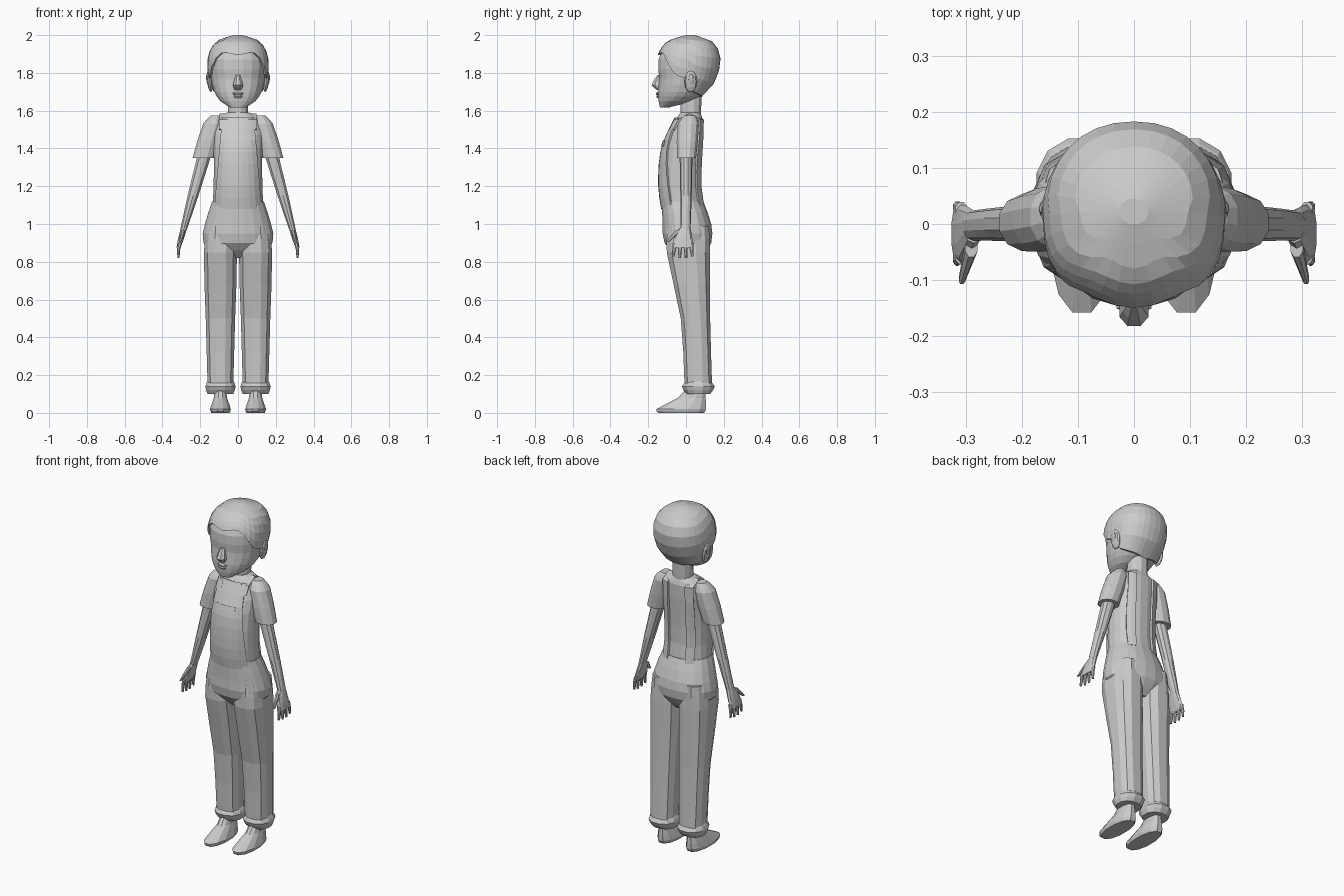
import bpy
from math import sin, cos, pi

if "Cube" in bpy.data.objects:
    bpy.data.objects.remove(bpy.data.objects["Cube"], do_unlink=True)

colour = (0.6, 0.6, 0.6, 1)
grey = bpy.data.materials.new("plain_grey")
grey.use_nodes = True
grey.diffuse_color = colour
grey.node_tree.nodes["Principled BSDF"].inputs["Base Color"].default_value = colour


def make(name, verts, faces):
    mesh = bpy.data.meshes.new(name)
    mesh.from_pydata(verts, [], faces)
    mesh.materials.append(grey)
    obj = bpy.data.objects.new(name, mesh)
    bpy.context.collection.objects.link(obj)
    return obj


def grid_faces(rows, columns, wrap):
    """Quads between neighbouring rows of points, optionally closed around."""
    spans = columns if wrap else columns - 1
    faces = []
    for row in range(rows - 1):
        low, high = row * columns, (row + 1) * columns
        for start in range(spans):
            end = (start + 1) % columns
            faces.append((low + start, low + end, high + end, high + start))
    return faces


def skin(name, rings):
    """Join closed rings, listed bottom to top, and cap both ends."""
    count = len(rings[0])
    verts = [point for ring in rings for point in ring]
    faces = grid_faces(len(rings), count, True)
    faces.append(tuple(reversed(range(count))))
    faces.append(tuple(range(len(verts) - count, len(verts))))
    return make(name, verts, faces)


def sheet(name, rows, thickness):
    """Thin plate through rows of points."""
    verts = [point for row in rows for point in row]
    obj = make(name, verts, grid_faces(len(rows), len(rows[0]), False))
    solid = obj.modifiers.new("thickness", "SOLIDIFY")
    solid.thickness, solid.offset = thickness, 0
    return obj


def ball(name, location, scale, tilt=0):
    """Faceted ellipsoid."""
    bpy.ops.mesh.primitive_uv_sphere_add(segments=10, ring_count=6, radius=1, location=location,
                                         scale=scale, rotation=(0, tilt, 0))
    obj = bpy.context.object
    obj.name = name
    obj.data.materials.append(grey)


def blend(keys, t):
    """Smooth curve through keys, each led by its position along the curve."""
    last = len(keys) - 1
    t = min(max(t, keys[0][0]), keys[last][0])
    i = next(k for k in range(last) if t <= keys[k + 1][0])

    def slope(k, part):
        before, after = keys[max(k - 1, 0)], keys[min(k + 1, last)]
        return (after[part] - before[part]) / (after[0] - before[0])

    start, end = keys[i], keys[i + 1]
    span = end[0] - start[0]
    u = (t - start[0]) / span
    ease = u * u * (3 - 2 * u)
    values = [t]
    for part in range(1, len(start)):
        bend = u * (1 - u) * span * ((1 - u) * slope(i, part) - u * slope(i + 1, part))
        values.append(start[part] + (end[part] - start[part]) * ease + bend)
    return values


def oval(section, angle, power, centre=0, grow=0):
    """Point on a section made of height, half width, front and back."""
    z, half, front, back = section

    def bulge(value):
        return abs(value) ** (2 / power) * (1 if value > 0 else -1)

    return (centre + (half + grow) * bulge(cos(angle)),
            (front + back) / 2 + ((back - front) / 2 + grow) * bulge(sin(angle)), z)


def loft(name, keys, sides=12, power=2.2, centre=lambda z: 0, per=2):
    heights = [keys[0][0]]
    for low, high in zip(keys, keys[1:]):
        heights += [low[0] + (high[0] - low[0]) * (k + 1) / per for k in range(per)]
    rings = []
    for z in heights:
        section = blend(keys, z)
        rings.append([oval(section, 2 * pi * (j + 0.5) / sides, power, centre(z)) for j in range(sides)])
    return skin(name, rings)


# Torso, neck and hips: each key is height, half width, front, back
TORSO = [(1.05, .14, -.115, .1), (1.2, .13, -.135, .08), (1.4, .13, -.12, .085),
         (1.55, .125, -.055, .09), (1.59, .06, -.03, .075)]
loft("shirt_body", TORSO, sides=20)
loft("neck", [(1.55, .056, -.03, .08), (1.7, .053, -.03, .085)])
loft("trouser_hips", [(.82, .1, -.04, .08), (.9, .185, -.115, .135),
                      (1, .177, -.125, .135), (1.12, .138, -.13, .093)], sides=20)


def on_torso(x, z, direction, lift):
    """Point lifted off the torso, direction -1 for front and 1 for back."""
    z, half, front, back = blend(TORSO, z)
    round_off = max(0, 1 - (x / half) ** 2) ** 0.45
    return (x, (front + back) / 2 + direction * ((back - front) / 2 * round_off + lift), z)


# Overalls bib, narrowing upwards, with a pocket plate
bib_rows = []
for step in range(9):
    half, z = .122 - .005 * step, 1.08 + .06 * step
    bib_rows.append([on_torso(half * k / 4, z, -1, .006) for k in range(-4, 5)])
sheet("overall_bib", bib_rows, .012)
sheet("bib_pocket", [[on_torso(.03 * k, z, -1, .012) for k in range(-2, 3)] for z in (1.41, 1.44)], .006)

# Parts that come in pairs
for side, label in ((1, "left_"), (-1, "right_")):
    def leg_line(z):
        return side * .093

    def arm_line(z):
        return side * min(.315, .56 - .28 * z)

    # Strap over the shoulder and down the back
    columns = [side * x for x in (.055, .075, .098)]
    strap_rows = [[on_torso(x, z, -1, .006) for x in columns] for z in (1.5, 1.55)]
    strap_rows.append([(x, .02, 1.58) for x in columns])
    strap_rows += [[on_torso(x, 1.55 - .09 * k, 1, .006) for x in columns] for k in range(6)]
    sheet(label + "strap", strap_rows, .012)

    # Leg, rolled cuff and foot
    loft(label + "trouser_leg", [(.15, .07, -.01, .14), (.5, .08, -.03, .13), (.85, .09, -.105, .13),
                                 (.99, .075, -.1, .125)], power=2.5, centre=leg_line)
    loft(label + "trouser_cuff", [(.1, .07, 0, .13), (.14, .083, -.024, .155), (.17, .07, 0, .13)],
         centre=leg_line)
    loft(label + "foot", [(0, .05, -.15, .1), (.02, .057, -.162, .11), (.08, .036, -.045, .106),
                          (.15, .03, .01, .1)], centre=leg_line)

    # Sleeve, arm and hand
    loft(label + "sleeve", [(1.35, .06, -.05, .055), (1.53, .055, -.045, .07), (1.575, .025, -.01, .05)],
         centre=arm_line)
    loft(label + "arm", [(.97, .018, -.03, .024), (1.15, .03, -.03, .03), (1.42, .04, -.035, .035)],
         sides=10, centre=arm_line)
    loft(label + "palm", [(.875, .011, -.068, .034), (.92, .016, -.068, .034), (.98, .018, -.034, .024)],
         sides=10, centre=arm_line)
    for k in range(4):
        root, spread = -.058 + .028 * k, -.068 + .034 * k
        tip = .815 + .008 * abs(k - 1.5)
        loft(label + "finger_" + str(k + 1), [(tip, .006, spread - .007, spread + .007),
                                              (.9, .011, root - .014, root + .014)],
             sides=8, centre=arm_line)
    loft(label + "thumb", [(.905, .006, -.108, -.09), (.965, .012, -.06, -.02)], sides=8, centre=arm_line)

    # Ear with an inner fold
    ball(label + "ear", (side * .15, .025, 1.755), (.015, .034, .058), side * .12)
    ball(label + "ear_fold", (side * .161, .027, 1.765), (.008, .015, .03), side * .12)

# Head
HEAD = [(1.617, .04, -.138, -.09), (1.65, .093, -.146, .03), (1.7, .127, -.149, .105),
        (1.77, .144, -.143, .15), (1.87, .15, -.147, .172), (1.96, .105, -.09, .13), (1.99, .025, 0, .045)]
loft("head", HEAD, sides=20)

# Hair cap whose lower edge follows a hairline, keyed by the turn away from the nape
HAIRLINE = [(0, 1.67), (1.3, 1.71), (1.6, 1.775), (1.9, 1.785), (2.5, 1.9), (pi, 1.895)]
steps, layers = 32, 7
hair_rings = []
for layer in range(-1, layers + 1):
    rise = sin(pi / 2 * max(layer, 0) / layers)
    grow = -.004 if layer < 0 else .011 * (1 - rise ** 8)
    ring = []
    for j in range(steps):
        angle = 2 * pi * j / steps
        turn = abs((angle + pi / 2) % (2 * pi) - pi)
        edge = blend(HAIRLINE, turn)[1]
        x, y, z = oval(blend(HEAD, edge + (1.99 - edge) * rise), angle, 2.2, grow=grow)
        ring.append((x, y, z + .01 * rise))
    hair_rings.append(ring)
skin("hair", hair_rings)

# Nose and lips
loft("nose", [(1.71, .02, -.155, -.12), (1.735, .028, -.184, -.12), (1.79, .012, -.152, -.12)], sides=8)
ball("upper_lip", (0, -.146, 1.69), (.033, .013, .009))
ball("lower_lip", (0, -.145, 1.675), (.026, .012, .009))
